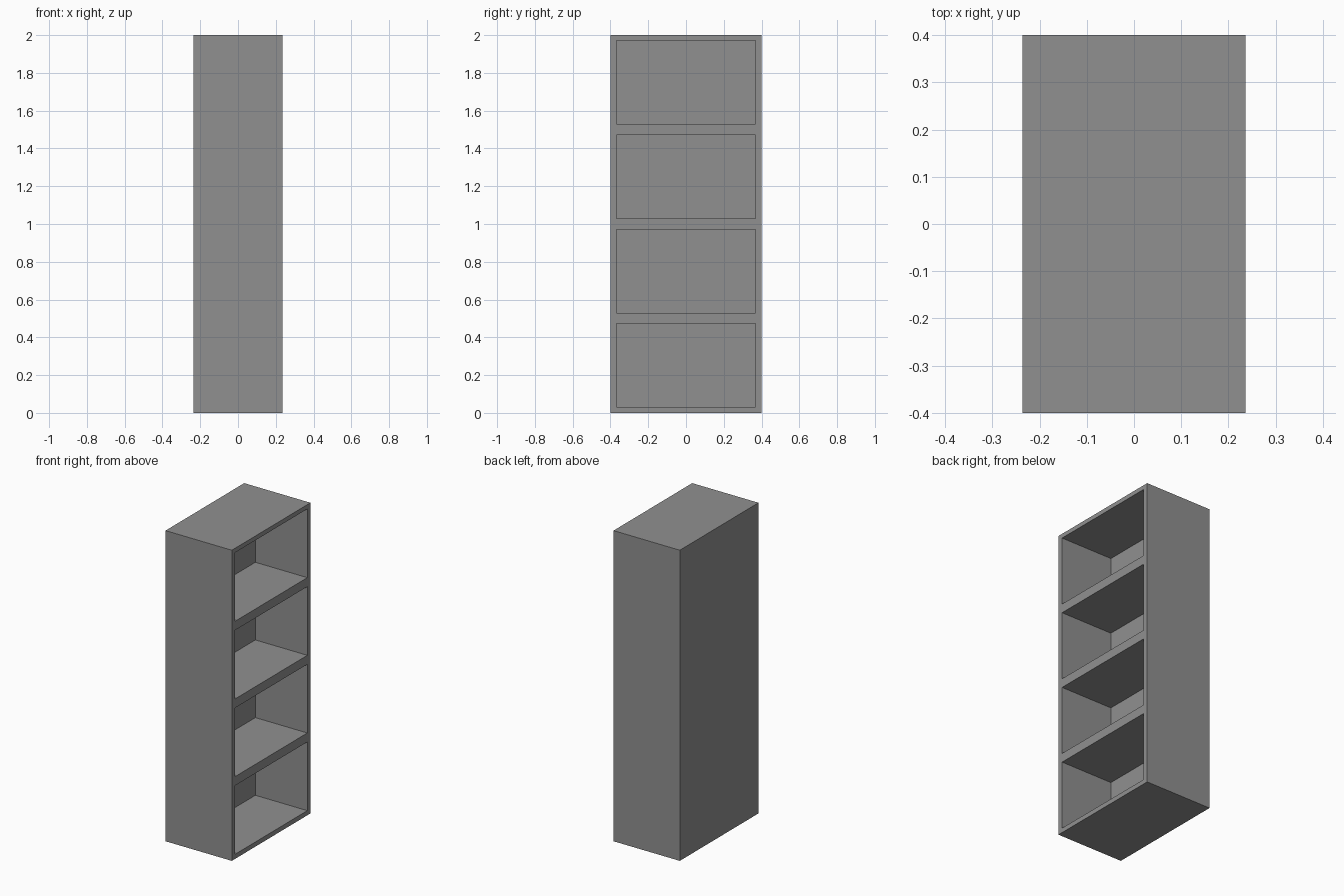
import bpy

cube = bpy.data.objects.get("Cube")
if cube:
    bpy.data.objects.remove(cube, do_unlink=True)

DEPTH, WIDTH, HEIGHT = 0.472, 0.8, 2.0
SIDE = 0.032          # side panel thickness
BASE = 0.03           # height of the lowest compartment floor
BACK = 0.102          # solid back thickness
BAYS = 4
PITCH = HEIGHT / BAYS
BAY_HEIGHT = 0.442

grey = bpy.data.materials.new("mid grey")
grey.use_nodes = True
colour = (0.28, 0.28, 0.28, 1)
grey.diffuse_color = colour
grey.node_tree.nodes["Principled BSDF"].inputs["Base Color"].default_value = colour


def box(name, low, high):
    """Add a box spanning two opposite corners."""
    centre = [(a + b) / 2 for a, b in zip(low, high)]
    bpy.ops.mesh.primitive_cube_add(size=1, location=centre)
    obj = bpy.context.object
    obj.name = name
    obj.scale = [b - a for a, b in zip(low, high)]
    bpy.ops.object.transform_apply(location=True, rotation=False, scale=True)
    obj.data.materials.append(grey)
    return obj


# Solid body of the bookcase
bookcase = box("bookcase", (-DEPTH / 2, -WIDTH / 2, 0), (DEPTH / 2, WIDTH / 2, HEIGHT))

# Open compartments, cut from the +x side and repeated upwards
cutter = box("compartment_cutter",
             (-DEPTH / 2 + BACK, -WIDTH / 2 + SIDE, BASE),
             (DEPTH / 2 + 0.1, WIDTH / 2 - SIDE, BASE + BAY_HEIGHT))
cutter.hide_render = True
array = cutter.modifiers.new("compartments", "ARRAY")
array.count = BAYS
array.use_relative_offset = False
array.use_constant_offset = True
array.constant_offset_displace = (0, 0, PITCH)

cut = bookcase.modifiers.new("cut compartments", "BOOLEAN")
cut.operation = "DIFFERENCE"
cut.solver = "EXACT"
cut.object = cutter

# Keep only the finished body
bpy.context.view_layer.objects.active = bookcase
bpy.ops.object.modifier_apply(modifier=cut.name)
bpy.data.objects.remove(cutter, do_unlink=True)
